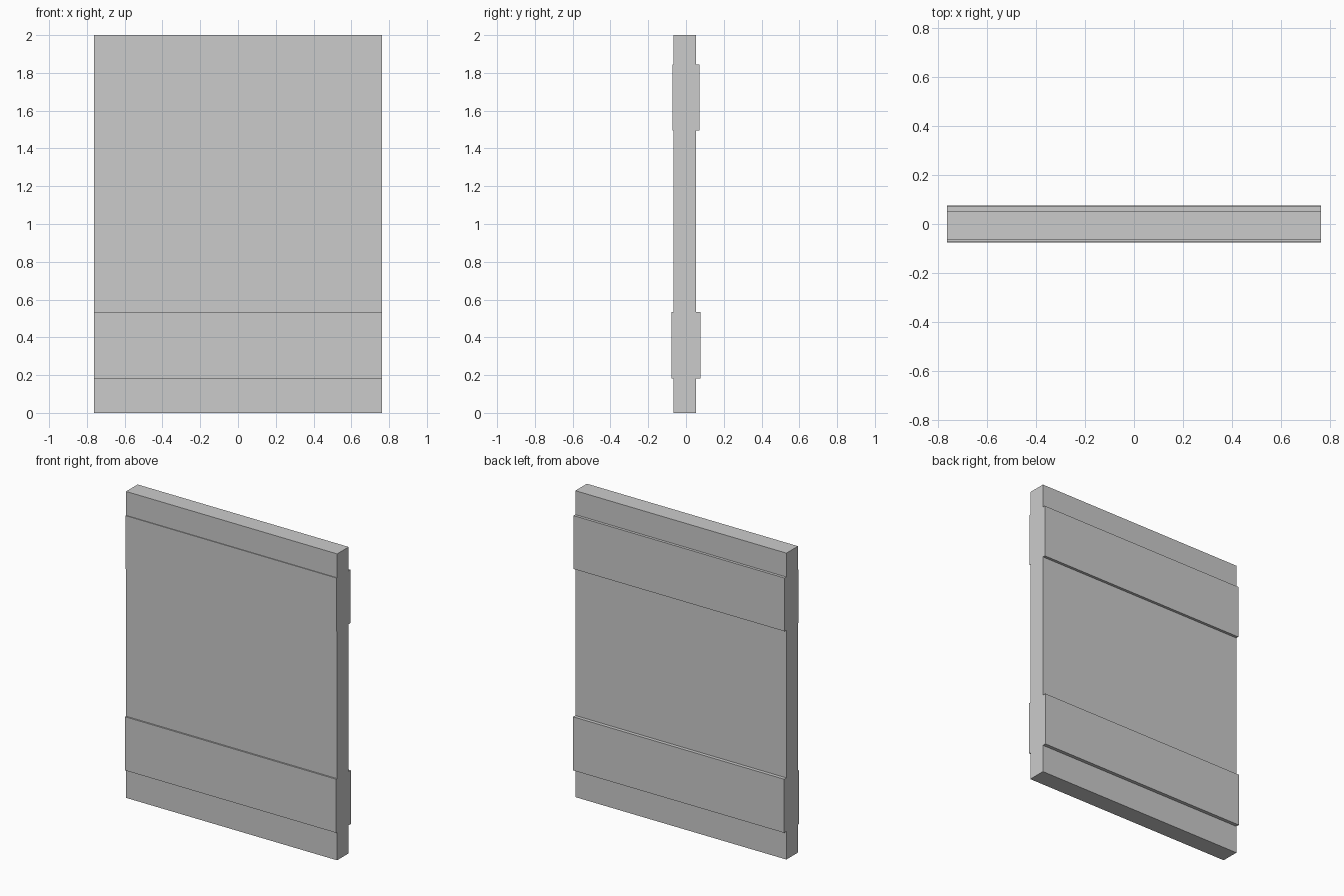
import bpy, bmesh

if "Cube" in bpy.data.objects:
    bpy.data.objects.remove(bpy.data.objects["Cube"])

HALF_WIDTH = 0.762
FRONT, BACK = -0.066, 0.053
# raised bands: bottom z, top z, half depth
BANDS = [(0.183, 0.533, 0.076), (1.496, 1.844, 0.071)]


def side_profile():
    """Outline in (y, z): up the front with both bands, down the back."""
    front, back = [(FRONT, 0.0)], [(BACK, 0.0)]
    for z0, z1, d in BANDS:
        front += [(FRONT, z0), (-d, z0), (-d, z1), (FRONT, z1)]
        back += [(BACK, z0), (d, z0), (d, z1), (BACK, z1)]
    front.append((FRONT, 2.0))
    back.append((BACK, 2.0))
    return front + back[::-1]


# Banded door panel: stepped side profile extruded across the width
bm = bmesh.new()
face = bm.faces.new([bm.verts.new((-HALF_WIDTH, y, z)) for y, z in side_profile()])
ext = bmesh.ops.extrude_face_region(bm, geom=[face])
moved = [v for v in ext["geom"] if isinstance(v, bmesh.types.BMVert)]
bmesh.ops.translate(bm, verts=moved, vec=(2 * HALF_WIDTH, 0, 0))
# close the starting end if the extrusion left it open
bmesh.ops.holes_fill(bm, edges=[e for e in bm.edges if e.is_boundary], sides=0)
bmesh.ops.recalc_face_normals(bm, faces=bm.faces)
mesh = bpy.data.meshes.new("banded_panel")
bm.to_mesh(mesh)
bm.free()
panel = bpy.data.objects.new("banded_panel", mesh)
bpy.context.collection.objects.link(panel)
